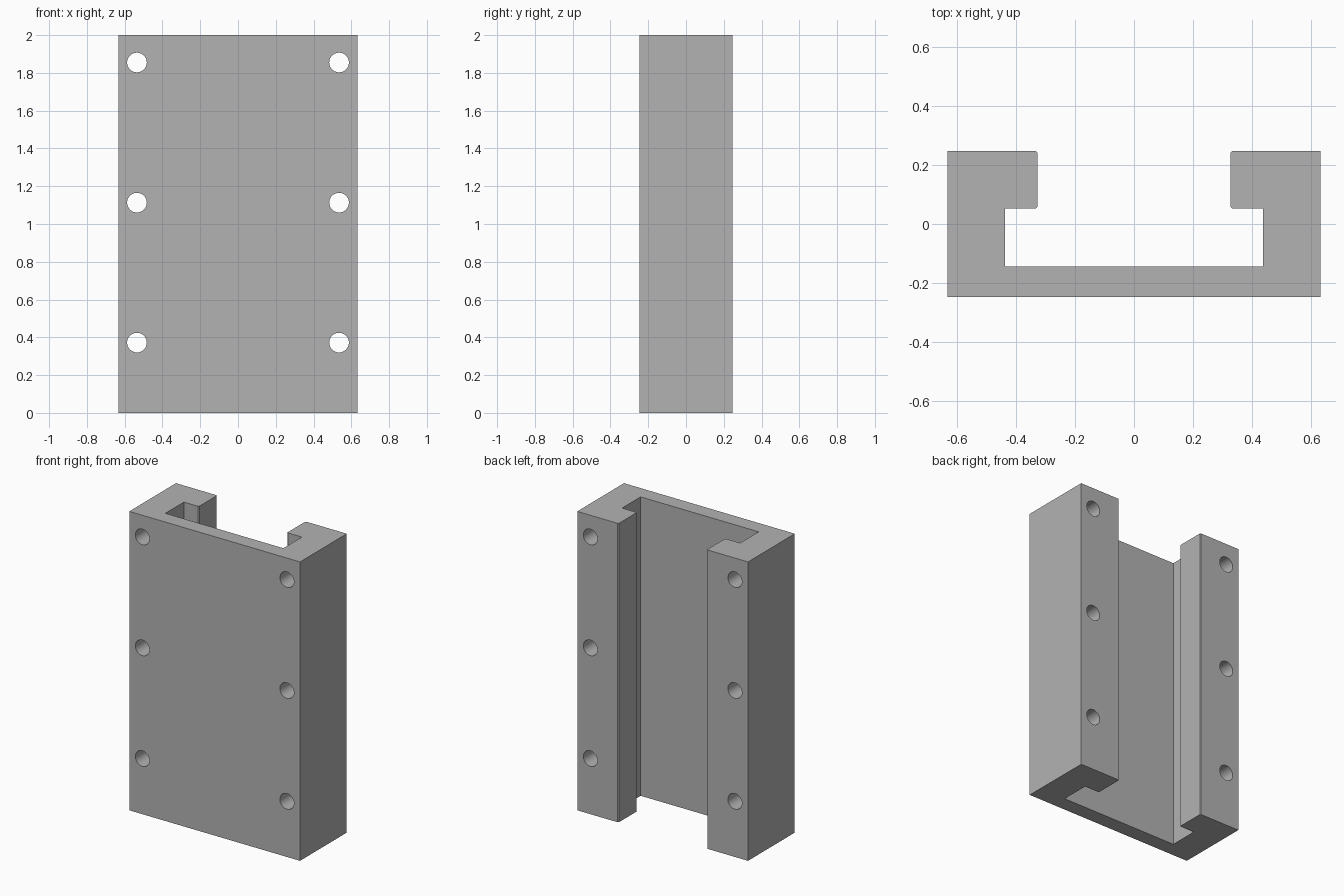
import bpy
import bmesh
from mathutils import Matrix, Vector

cube = bpy.data.objects.get("Cube")
if cube:
    bpy.data.objects.remove(cube, do_unlink=True)

HEIGHT = 2.0
HOLE_X, HOLE_RADIUS = 0.535, 0.052
HOLE_HEIGHTS = (0.372, 1.113, 1.855)

grey = bpy.data.materials.new("plain grey")
grey.use_nodes = True
colour = (0.45, 0.45, 0.45, 1)
grey.diffuse_color = colour
grey.node_tree.nodes["Principled BSDF"].inputs["Base Color"].default_value = colour


def make_object(name, bm):
    bmesh.ops.recalc_face_normals(bm, faces=bm.faces)
    mesh = bpy.data.meshes.new(name)
    bm.to_mesh(mesh)
    bm.free()
    mesh.materials.append(grey)
    obj = bpy.data.objects.new(name, mesh)
    bpy.context.collection.objects.link(obj)
    return obj


# Channel section: half profile from front centre to back centre, mirrored in x
half = [(0.632, -0.247), (0.632, 0.247), (0.333, 0.247), (0.327, 0.241),
        (0.327, 0.058), (0.333, 0.052), (0.437, 0.052), (0.437, -0.144)]
profile = half + [(-x, y) for x, y in reversed(half)]
bm = bmesh.new()
face = bm.faces.new([bm.verts.new((x, y, 0)) for x, y in profile])
top = bmesh.ops.extrude_face_region(bm, geom=[face])["geom"]
bmesh.ops.translate(bm, vec=Vector((0, 0, HEIGHT)),
                    verts=[v for v in top if isinstance(v, bmesh.types.BMVert)])
channel = make_object("slotted_channel", bm)

# Six screw holes running from front to back
bm = bmesh.new()
for x in (-HOLE_X, HOLE_X):
    for z in HOLE_HEIGHTS:
        bmesh.ops.create_cone(
            bm, cap_ends=True, segments=48, radius1=HOLE_RADIUS,
            radius2=HOLE_RADIUS, depth=1,
            matrix=Matrix.Translation((x, 0, z)) @ Matrix.Rotation(1.5707963, 4, "X"))
cutter = make_object("screw_hole_cutter", bm)
cutter.hide_render = True

holes = channel.modifiers.new("screw holes", "BOOLEAN")
holes.operation = "DIFFERENCE"
holes.solver = "EXACT"
holes.object = cutter

# Apply the cut, then smooth the hole walls
bpy.ops.object.select_all(action="DESELECT")
channel.select_set(True)
bpy.context.view_layer.objects.active = channel
bpy.ops.object.modifier_apply(modifier=holes.name)
bpy.data.objects.remove(cutter, do_unlink=True)
bpy.ops.object.shade_smooth_by_angle(angle=0.5)
